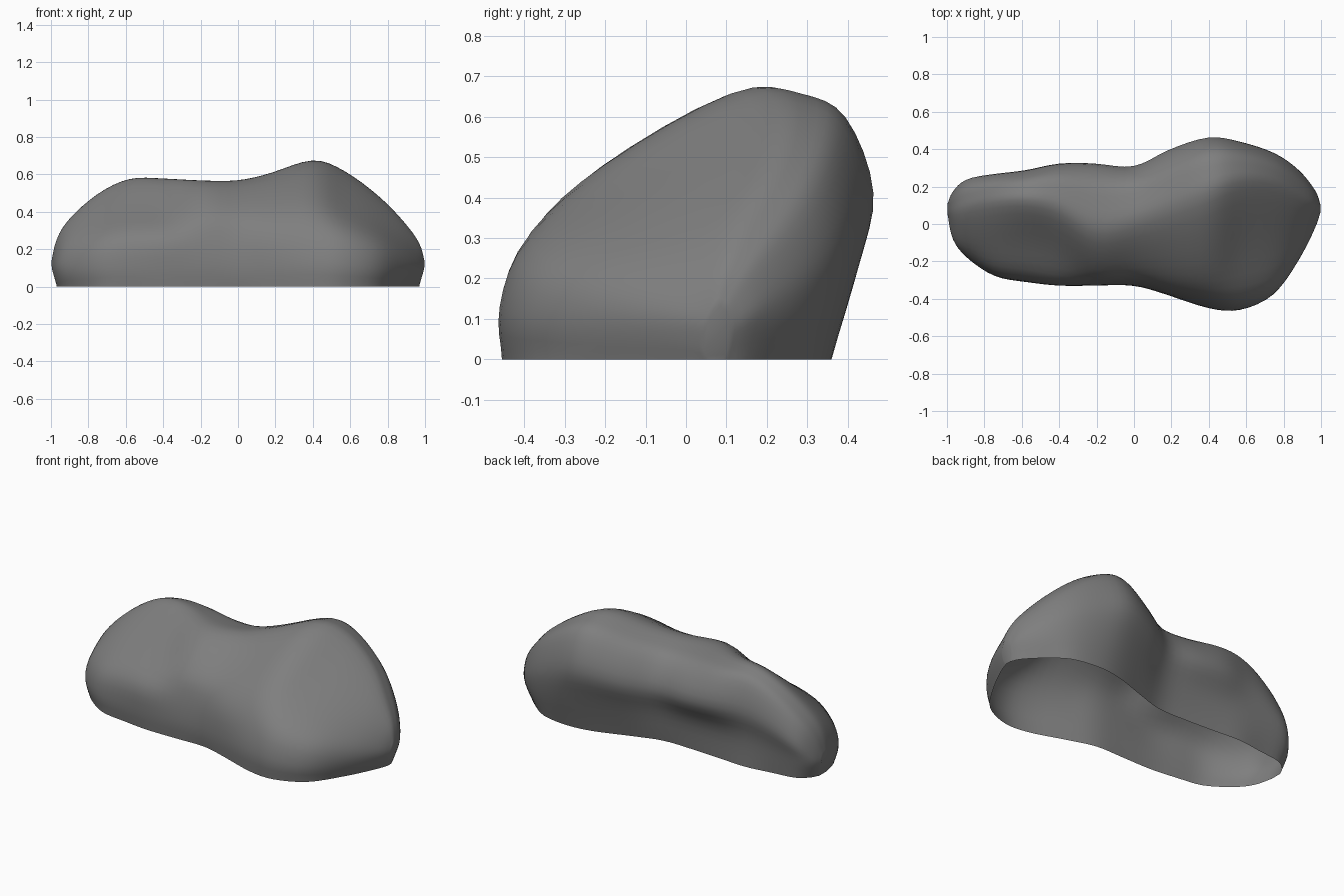
import bpy
import bmesh
from mathutils import Vector

cube = bpy.data.objects.get("Cube")
if cube:
    bpy.data.objects.remove(cube, do_unlink=True)


def smooth_path(points, steps):
    """Catmull-Rom path through the points, with mirrored end points."""
    pts = [Vector(p) for p in points]
    pts = [pts[0] * 2 - pts[1]] + pts + [pts[-1] * 2 - pts[-2]]
    path = []
    for a, b, c, d in zip(pts, pts[1:], pts[2:], pts[3:]):
        for i in range(steps):
            t = i / steps
            path.append((b * 2 + (c - a) * t + (a * 2 - b * 5 + c * 4 - d) * t ** 2
                         + (b * 3 - a - c * 3 + d) * t ** 3) / 2)
    path.append(pts[-2])
    return path


# Stations along the boulder:
# x, front edge, front wall top, front slope, ridge, back bulge, back waist, back base, height
stations = [
    (-1, .02, .03, .05, .07, .11, .11, .1, .12),
    (-.97, -.09, -.08, -.04, .05, .17, .17, .15, .25),
    (-.9, -.18, -.16, -.1, .06, .24, .22, .2, .36),
    (-.75, -.28, -.25, -.11, .09, .27, .24, .22, .49),
    (-.58, -.31, -.28, -.1, .1, .29, .25, .24, .57),
    (-.4, -.33, -.31, -.14, .06, .33, .25, .23, .57),
    (-.2, -.33, -.31, -.25, -.06, .33, .25, .22, .56),
    (0, -.33, -.31, -.24, -.02, .31, .26, .22, .56),
    (.18, -.38, -.35, -.23, .04, .4, .34, .27, .6),
    (.4, -.45, -.38, -.21, .12, .47, .42, .34, .67),
    (.57, -.46, -.39, -.13, .19, .44, .42, .36, .61),
    (.75, -.38, -.33, -.1, .18, .38, .37, .33, .48),
    (.88, -.2, -.18, -.06, .12, .29, .28, .24, .35),
    (.97, -.03, -.02, .02, .09, .18, .17, .15, .23),
    (1, .05, .05, .06, .07, .1, .1, .09, .12),
]


def section(station):
    """Cross-section from the front base, over the ridge, to the back base."""
    x, front, wall, slope, ridge, back, waist, base, height = station
    depth = back - ridge
    profile = [
        (front + .01, 0),
        (front, height * .2),
        (wall, height * .48),
        (slope, height * .72),
        (ridge, height),
        (ridge + depth * .45, height * .99),
        (ridge + depth * .78, height * .91),
        (back, height * .62),
        (waist, height * .35),
        (base, 0),
    ]
    ring = []
    for y, z in smooth_path(profile, 4):
        z = max(z, 0)
        tuck = 1 - .03 * max(0, 1 - z / .1)     # slight undercut at the ground
        ring.append((x * tuck, y, z))
    return ring


# Boulder shell, open underneath
bm = bmesh.new()
rings = [[bm.verts.new(p) for p in section(s)] for s in smooth_path(stations, 4)]
for one, two in zip(rings, rings[1:]):
    for i in range(len(one) - 1):
        bm.faces.new((one[i], two[i], two[i + 1], one[i + 1]))
bm.faces.new(rings[0])
bm.faces.new(rings[-1][::-1])
bmesh.ops.recalc_face_normals(bm, faces=bm.faces)

# Soften the lumps, keeping the ground edge in place
inner = [v for v in bm.verts if not v.is_boundary]
for _ in range(4):
    bmesh.ops.smooth_vert(bm, verts=inner, factor=.4,
                          use_axis_x=True, use_axis_y=True, use_axis_z=True)
if sum(f.normal.z * f.calc_area() for f in bm.faces) < 0:
    bmesh.ops.reverse_faces(bm, faces=bm.faces)

mesh = bpy.data.meshes.new("boulder")
bm.to_mesh(mesh)
bm.free()
boulder = bpy.data.objects.new("boulder", mesh)
bpy.context.collection.objects.link(boulder)

# Stone grey
stone = bpy.data.materials.new("stone_grey")
stone.use_nodes = True
grey = (.21, .21, .21, 1)
stone.diffuse_color = grey
stone.node_tree.nodes["Principled BSDF"].inputs["Base Color"].default_value = grey
mesh.materials.append(stone)

bpy.ops.object.select_all(action='DESELECT')
boulder.select_set(True)
bpy.context.view_layer.objects.active = boulder
bpy.ops.object.shade_smooth()
